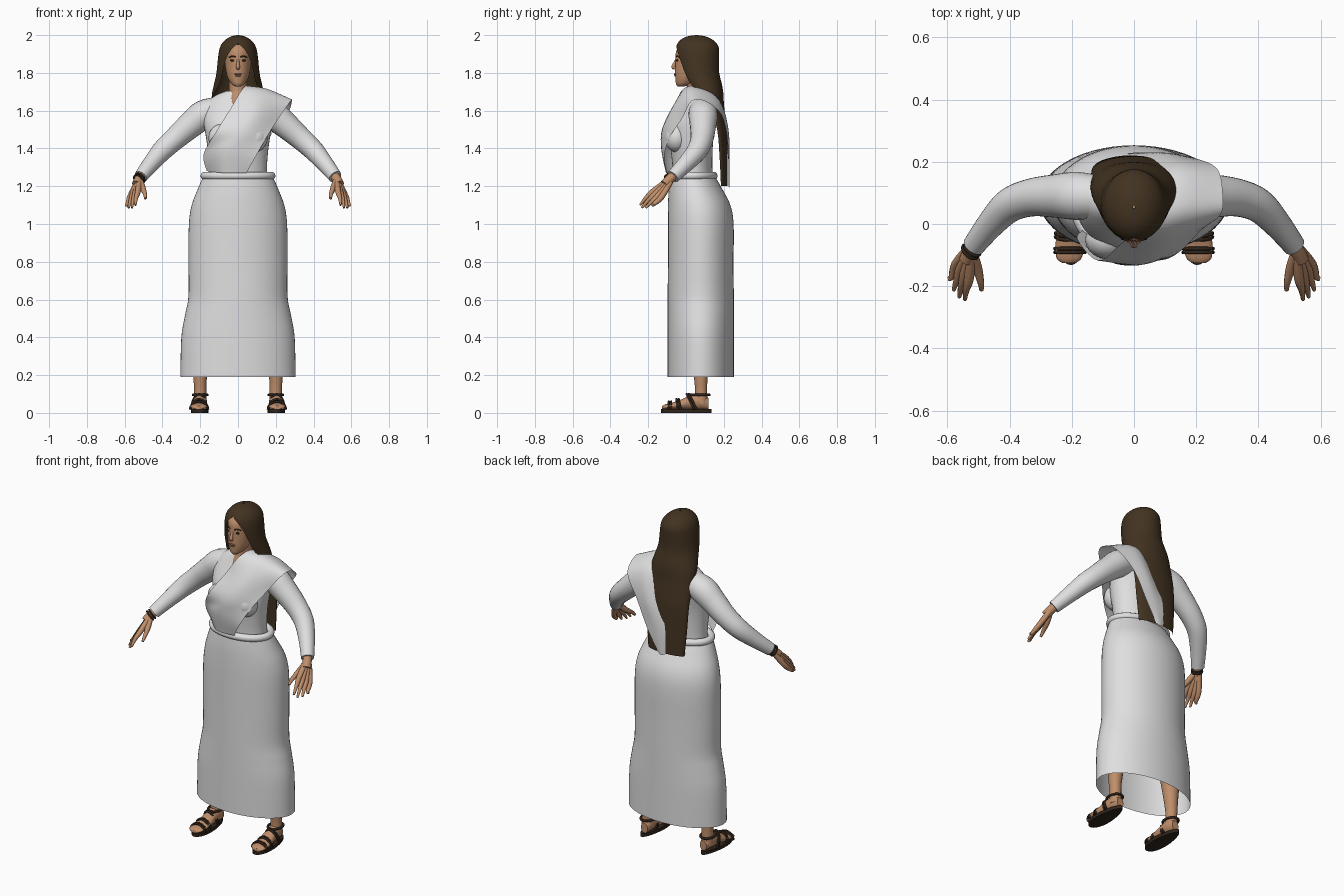
import bpy, bmesh
from math import sin, cos, pi, radians
from mathutils import Vector

if "Cube" in bpy.data.objects:
    bpy.data.objects.remove(bpy.data.objects["Cube"])


def material(name, rgb):
    m = bpy.data.materials.new(name)
    m.use_nodes = True
    m.diffuse_color = (*rgb, 1)
    bsdf = m.node_tree.nodes["Principled BSDF"]
    bsdf.inputs["Base Color"].default_value = (*rgb, 1)
    bsdf.inputs["Roughness"].default_value = 0.8
    return m


CLOTH = material("white cloth", (0.74, 0.74, 0.75))
SKIN = material("tan skin", (0.52, 0.27, 0.145))
HAIR = material("brown hair", (0.055, 0.033, 0.015))
LEATHER = material("dark leather", (0.03, 0.018, 0.011))
LIPS = material("lips", (0.36, 0.15, 0.09))


def smooth(rows, n=4):
    """Catmull-Rom interpolation through rows of numbers."""
    rows = [Vector(r) for r in rows]
    out = []
    for i in range(len(rows) - 1):
        b, c = rows[i], rows[i + 1]
        a, d = rows[max(i - 1, 0)], rows[min(i + 2, len(rows) - 1)]
        for k in range(n):
            t = k / n
            out.append(b + ((c - a) * t + (2 * a - 5 * b + 4 * c - d) * t * t
                            + (3 * b - a - 3 * c + d) * t ** 3) * 0.5)
    return out + [rows[-1]]


def skin_rows(name, rows, mat, closed=True, caps=True, loop=False):
    """Join rows of points into one smooth surface."""
    bm = bmesh.new()
    grid = [[bm.verts.new(p) for p in row] for row in rows]
    count = len(grid[0])
    for i in range(len(grid) if loop else len(grid) - 1):
        a, b = grid[i], grid[(i + 1) % len(grid)]
        for j in range(count if closed else count - 1):
            k = (j + 1) % count
            bm.faces.new((a[j], a[k], b[k], b[j]))
    if caps and closed and not loop:
        bm.faces.new(grid[0])
        bm.faces.new(grid[-1])
    bmesh.ops.remove_doubles(bm, verts=bm.verts, dist=0.0001)
    bmesh.ops.recalc_face_normals(bm, faces=bm.faces)
    me = bpy.data.meshes.new(name)
    bm.to_mesh(me)
    bm.free()
    me.materials.append(mat)
    ob = bpy.data.objects.new(name, me)
    bpy.context.collection.objects.link(ob)
    bpy.ops.object.select_all(action='DESELECT')
    ob.select_set(True)
    bpy.context.view_layer.objects.active = ob
    bpy.ops.object.shade_smooth_by_angle(angle=radians(50))
    return ob


def stack(name, rows, mat, caps=True, n=4, x=0, sides=40):
    """Ellipses stacked in z; each row is (z, half width, front y, back y)."""
    rings = []
    for z, w, f, b in smooth(rows, n):
        rings.append([(x + w * sin(2 * pi * j / sides),
                       (f + b) / 2 - (b - f) / 2 * cos(2 * pi * j / sides), z) for j in range(sides)])
    return skin_rows(name, rings, mat, caps=caps)


def tube(name, rows, mat, n=4, sides=14, loop=False):
    """Round tube along rows of (x, y, z, radius)."""
    pts = [Vector(r) for r in rows] if loop else smooth(rows, n)
    rings = []
    for i, p in enumerate(pts):
        nxt = pts[(i + 1) % len(pts)] if loop else pts[min(i + 1, len(pts) - 1)]
        prv = pts[i - 1] if loop else pts[max(i - 1, 0)]
        d = (nxt - prv).xyz.normalized()
        u = d.cross(Vector((0, 0, 1)) if abs(d.z) < 0.9 else Vector((0, 1, 0))).normalized()
        v = d.cross(u)
        rings.append([p.xyz + (u * cos(2 * pi * j / sides) + v * sin(2 * pi * j / sides)) * p.w
                      for j in range(sides)])
    return skin_rows(name, rings, mat, loop=loop)


def ring(name, x, y, z, rx, ry, r, mat, n=40):
    return tube(name, [(x + rx * cos(2 * pi * i / n), y + ry * sin(2 * pi * i / n), z, r)
                       for i in range(n)], mat, loop=True, sides=10)


def blob(name, loc, size, mat):
    x, y, z = loc
    a, b, c = size
    rows = [(z - c * cos(pi * i / 10), max(a * sin(pi * i / 10), 0.0005),
             y - b * sin(pi * i / 10) - 0.0005, y + b * sin(pi * i / 10) + 0.0005) for i in range(11)]
    return stack(name, rows, mat, n=1, x=x, sides=20)


# Skirt, belt and bodice
stack("skirt", [(0.19, .305, -.097, .253), (0.4, .3, -.097, .253), (0.52, .28, -.097, .253),
                (0.62, .262, -.097, .253), (0.8, .262, -.096, .252), (1.0, .26, -.096, .252),
                (1.1, .245, -.095, .235), (1.18, .215, -.092, .195), (1.25, .185, -.085, .155)],
      CLOTH, caps=False, sides=56)
ring("belt", 0, .035, 1.255, .178, .112, .021, CLOTH, 56)
stack("bodice", [(1.2, .16, -.07, .145), (1.28, .153, -.07, .14), (1.37, .158, -.078, .14),
                 (1.45, .168, -.088, .145), (1.52, .18, -.08, .155), (1.58, .185, -.05, .165),
                 (1.64, .165, -.015, .16), (1.68, .12, .005, .14), (1.705, .06, .015, .11)], CLOTH)

# Diagonal sash: inner edge, middle and outer edge from waist over the shoulder
sash = [(-.165, -.02, 1.28, -.07, -.1, 1.27, .045, -.1, 1.27),
        (-.182, -.05, 1.37, -.06, -.128, 1.40, .095, -.115, 1.36),
        (-.115, -.118, 1.49, .03, -.13, 1.48, .152, -.085, 1.46),
        (-.04, -.062, 1.61, .09, -.085, 1.59, .215, -.02, 1.56),
        (.02, -.02, 1.71, .13, -.005, 1.70, .278, .03, 1.65),
        (.05, .06, 1.73, .16, .08, 1.71, .285, .1, 1.65),
        (.05, .15, 1.67, .15, .18, 1.65, .265, .18, 1.59),
        (.02, .2, 1.5, .1, .225, 1.5, .18, .215, 1.48),
        (-.02, .225, 1.33, .04, .23, 1.33, .1, .225, 1.32),
        (-.02, .225, 1.2, .005, .23, 1.19, .03, .225, 1.2)]
skin_rows("shoulder_sash", [smooth([r[0:3], r[3:6], r[6:9]], 5) for r in smooth(sash, 5)],
          CLOTH, closed=False)

# Neck, head and face
stack("neck", [(1.62, .05, -.034, .1), (1.67, .052, -.012, .11), (1.71, .048, .005, .11),
               (1.79, .048, .0, .11)], SKIN)
stack("head", [(1.728, .014, -.044, -.01), (1.742, .035, -.053, .04), (1.77, .053, -.056, .08),
               (1.80, .062, -.058, .11), (1.84, .068, -.057, .13), (1.88, .07, -.056, .14),
               (1.92, .066, -.05, .13), (1.95, .045, -.025, .11)], SKIN)
tube("nose", [(0, -.05, 1.875, .006), (0, -.06, 1.85, .008), (0, -.067, 1.832, .011),
              (0, -.058, 1.822, .008)], SKIN)
blob("upper_lip", (0, -.057, 1.793, ), (.021, .006, .005), LIPS)
blob("lower_lip", (0, -.056, 1.785), (.017, .006, .005), LIPS)

# Long hair: an open shell, each row is (z, half width, depth, centre y, half angle)
hair = [(2.0, .004, .004, .055, 180), (1.994, .034, .045, .055, 180), (1.98, .06, .078, .056, 180),
        (1.958, .083, .102, .058, 180), (1.93, .097, .115, .06, 162), (1.88, .106, .115, .06, 145),
        (1.8, .114, .108, .068, 133), (1.74, .127, .1, .09, 130), (1.69, .138, .09, .108, 112),
        (1.62, .14, .07, .132, 97), (1.5, .137, .052, .165, 90), (1.35, .132, .042, .178, 90),
        (1.2, .12, .036, .185, 90)]
shell = []
for z, w, d, cy, a in smooth(hair, 3):
    a = radians(min(a, 180))
    shell.append([(w * sin(a * j / 20), cy + d * cos(a * j / 20), z) for j in range(-20, 21)])
skin_rows("long_hair", shell, HAIR, closed=False)

# Paired parts
for side, s in (("left", 1), ("right", -1)):
    blob(side + "_eye", (s * .029, -.047, 1.866), (.014, .005, .006), LEATHER)
    tube(side + "_eyebrow", [(s * .012, -.054, 1.884, .003), (s * .03, -.049, 1.889, .004),
                             (s * .047, -.035, 1.882, .003)], HAIR, sides=8)
    blob(side + "_bust", (s * .085, -.05, 1.455), (.072, .062, .075), CLOTH)

    # Sleeve, hand and fingers
    tube(side + "_sleeve", [(s * x, y, z, r) for x, y, z, r in (
        (.09, .085, 1.61, .065), (.18, .09, 1.58, .077), (.25, .09, 1.525, .07),
        (.33, .085, 1.455, .061), (.40, .06, 1.39, .055), (.46, 0, 1.32, .045),
        (.515, -.07, 1.25, .036))], CLOTH, sides=24)
    tube(side + "_wrist", [(s * .5, -.05, 1.27, .026), (s * .523, -.085, 1.238, .025),
                           (s * .538, -.115, 1.21, .024)], SKIN)
    for i, finger in enumerate(("index", "middle", "ring", "little")):
        f = i / 3
        reach = (0, .01, .006, -.012)[i]
        tube(f"{side}_{finger}_finger", [
            (s * (.522 + .012 * f), -.095 + .012 * f, 1.232 - .01 * f, .016),
            (s * (.53 + .042 * f), -.175 + .045 * f, 1.172 - .03 * f, .0155),
            (s * (.54 + .046 * f), -.215 + .045 * f, 1.135 - .03 * f, .0105),
            (s * (.543 + .055 * f), -.243 + .055 * f - reach, 1.1 - .012 * f - reach, .006)], SKIN, sides=10)
    tube(side + "_thumb", [(s * .52, -.095, 1.23, .017), (s * .504, -.14, 1.19, .016),
                           (s * .493, -.185, 1.16, .011), (s * .49, -.212, 1.135, .007)], SKIN, sides=10)

    # Leg and foot
    tube(side + "_leg", [(s * .2, .08, .05, .034), (s * .2, .08, .12, .032), (s * .2, .078, .2, .037),
                         (s * .19, .075, .38, .055), (s * .17, .06, .55, .058),
                         (s * .13, .06, 1.0, .09)], SKIN, sides=20)
    foot = []
    for y, w, h in smooth([(-.126, .02, .018), (-.11, .04, .027), (-.07, .046, .037), (-.02, .042, .055),
                           (.03, .036, .08), (.08, .034, .085), (.118, .022, .06)]):
        foot.append([(s * (.203 - y * .05) + w * cos(2 * pi * j / 20), y,
                      .018 + h * (.5 + .5 * sin(2 * pi * j / 20))) for j in range(20)])
    skin_rows(side + "_foot", foot, SKIN)

    # Sandal
    sole = []
    for z in (0, .02):
        sole.append([(s * .203 + (.045 - .011 * cos(a)) * sin(a), .002 + .134 * cos(a), z)
                     for a in (2 * pi * j / 36 for j in range(36))])
    skin_rows(side + "_sandal_sole", sole, LEATHER)
    for label, y0, y1, w, h in (("toe", -.085, -.085, .048, .042), ("instep", -.035, -.045, .046, .055),
                                ("heel", .05, .01, .04, .082)):
        for k in (-.006, .006):
            tube(f"{side}_{label}_strap", [
                (s * .206 + w * cos(pi * j / 10), y0 + k + (y1 - y0) * sin(pi * j / 10),
                 .018 + h * sin(pi * j / 10), .006) for j in range(11)], LEATHER, n=1, sides=8)
    ring(side + "_ankle_strap", s * .2, .074, .095, .038, .05, .007, LEATHER, 28)

# Bracelet on the right wrist
axis = Vector((-.55, -.62, -.56)).normalized()
u = axis.cross(Vector((0, 0, 1))).normalized()
v = axis.cross(u)
for shift in (0, .014):
    c = Vector((-.519, -.08, 1.243)) + axis * shift
    pts = [c + (u * cos(2 * pi * i / 24) + v * sin(2 * pi * i / 24)) * .029 for i in range(24)]
    tube("right_bracelet", [(*p, .005) for p in pts], LEATHER, loop=True, sides=8)
